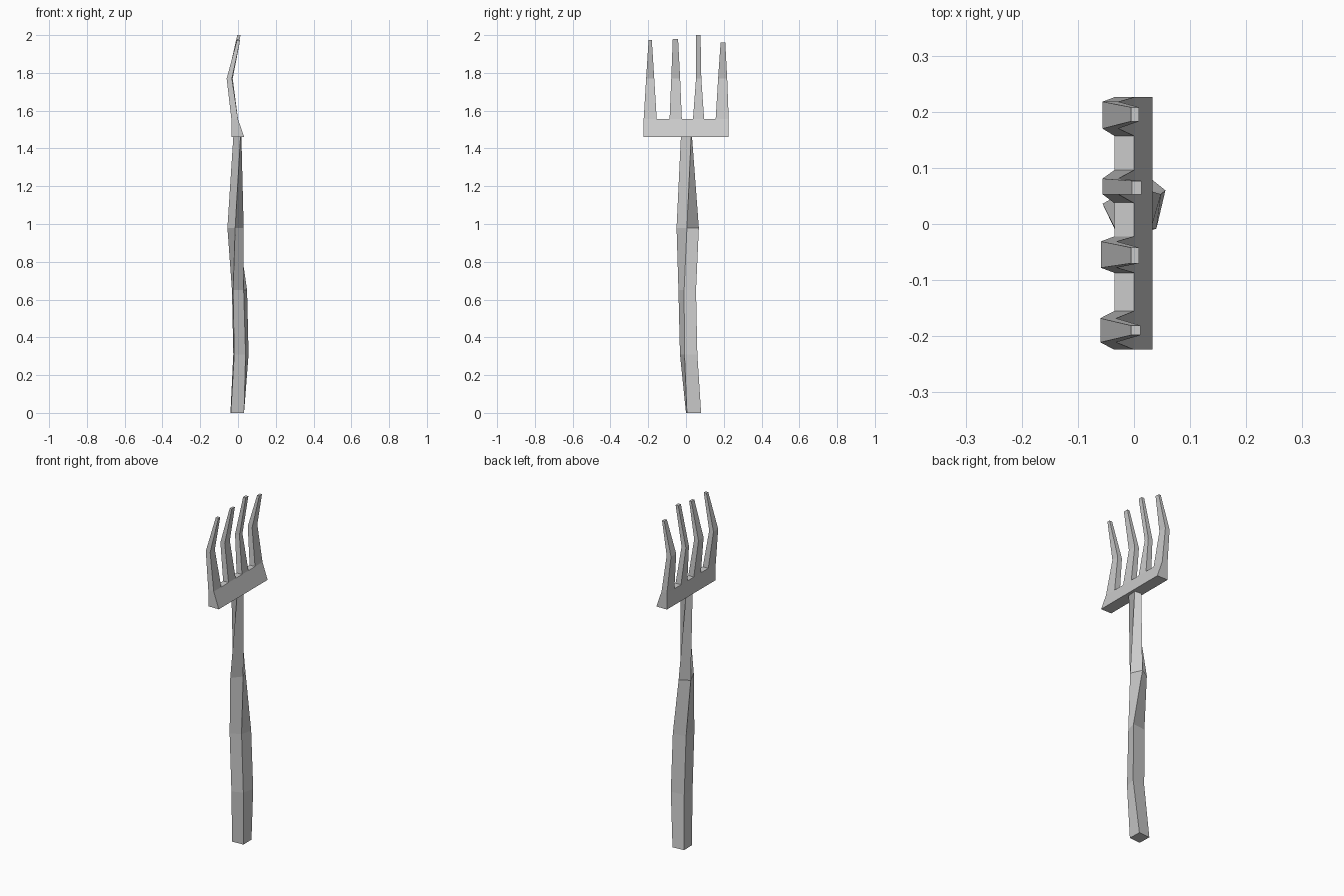
import bpy
import bmesh

if "Cube" in bpy.data.objects:
    bpy.data.objects.remove(bpy.data.objects["Cube"])


def loft(bm, rings, cap_start=True, cap_end=True):
    """Bridge a list of four-cornered rings; return the side faces per segment."""
    loops = [[bm.verts.new(p) for p in ring] for ring in rings]
    segments = []
    for a, b in zip(loops, loops[1:]):
        n = len(a)
        segments.append([bm.faces.new((a[i], a[(i + 1) % n], b[(i + 1) % n], b[i]))
                         for i in range(n)])
    if cap_start:
        bm.faces.new(loops[0][::-1])
    if cap_end:
        bm.faces.new(loops[-1])
    return segments


def finish(bm, name):
    bmesh.ops.remove_doubles(bm, verts=bm.verts[:], dist=0.0002)
    bmesh.ops.recalc_face_normals(bm, faces=bm.faces[:])
    mesh = bpy.data.meshes.new(name)
    bm.to_mesh(mesh)
    bm.free()
    obj = bpy.data.objects.new(name, mesh)
    bpy.context.collection.objects.link(obj)
    return obj


# Handle: roughly carved, twisting four-sided stick
# corners: front-left, front-right, back-right, back-left
handle_sections = [
    (0.00, [(-0.038, 0.0), (0.032, 0.005), (0.031, 0.08), (-0.04, 0.075)]),
    (0.31, [(-0.02, -0.032), (0.04, -0.008), (0.056, 0.06), (-0.025, 0.052)]),
    (0.65, [(-0.026, -0.04), (0.03, -0.01), (0.048, 0.053), (-0.032, 0.045)]),
    (0.98, [(-0.015, -0.05), (0.03, 0.005), (0.0, 0.068), (-0.056, 0.036)]),
    (1.46, [(0.013, -0.027), (0.018, 0.027), (-0.022, 0.032), (-0.025, -0.025)]),
]
bm = bmesh.new()
loft(bm, [[(x, y, z) for x, y in ring] for z, ring in handle_sections])
finish(bm, "handle")

# Head: wedge-shaped crossbar with four bent, tapering tines
BAR_TOP, BEND, BACK, FRONT = 1.555, 1.77, -0.035, 0.0
# each tine: base y range, bend y range, tip y range, bend back x, tip x range, tip z
tines = [
    ((-0.224, -0.155), (-0.211, -0.168), (-0.198, -0.181), -0.060, (-0.005, 0.012), 1.975),
    ((-0.087, -0.022), (-0.078, -0.031), (-0.070, -0.042), -0.059, (-0.005, 0.009), 1.98),
    ((0.037, 0.096), (0.053, 0.081), (0.053, 0.077), -0.056, (-0.004, 0.013), 2.0),
    ((0.157, 0.226), (0.170, 0.218), (0.183, 0.208), -0.056, (-0.005, 0.009), 1.96),
]


def rectangle(xr, yr, z):
    return [(xr[0], yr[0], z), (xr[1], yr[0], z), (xr[1], yr[1], z), (xr[0], yr[1], z)]


bm = bmesh.new()
bar_rings = [[(BACK, y, 1.46), (0.033, y, 1.46), (FRONT, y, BAR_TOP), (BACK, y, BAR_TOP)]
             for t in tines for y in t[0]]
segments = loft(bm, bar_rings)
# open the bar top under each tine
bmesh.ops.delete(bm, geom=[s[2] for s in segments[::2]], context='FACES_ONLY')
for base, bend, tip, bend_x, tip_x, tip_z in tines:
    loft(bm, [rectangle((BACK, FRONT), base, BAR_TOP),
              rectangle((bend_x, bend_x + 0.028), bend, BEND),
              rectangle(tip_x, tip, tip_z)], cap_start=False)
finish(bm, "fork_head")
